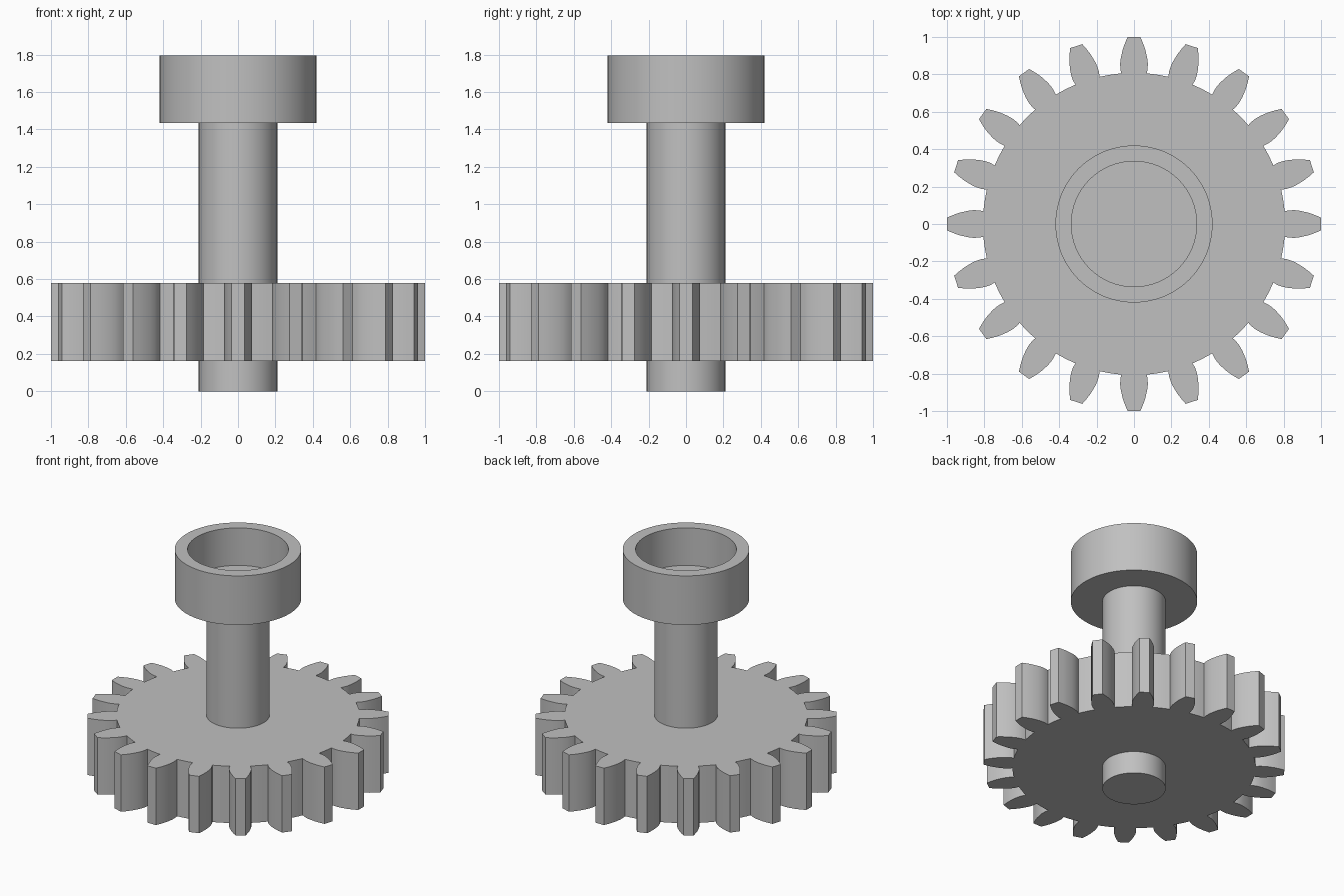
import bpy
import bmesh
from math import sin, cos, tau, radians, atan2, hypot

cube = bpy.data.objects.get("Cube")
if cube:
    bpy.data.objects.remove(cube, do_unlink=True)

# One plain grey for the whole part
grey = bpy.data.materials.new("machined grey")
grey.use_nodes = True
colour = (0.53, 0.53, 0.53, 1)
grey.diffuse_color = colour
grey.node_tree.nodes["Principled BSDF"].inputs["Base Color"].default_value = colour


def finish(name, bm):
    """Turn a bmesh into a smooth-shaded object with sharp edges kept."""
    bmesh.ops.recalc_face_normals(bm, faces=bm.faces)
    mesh = bpy.data.meshes.new(name)
    bm.to_mesh(mesh)
    bm.free()
    mesh.materials.append(grey)
    obj = bpy.data.objects.new(name, mesh)
    bpy.context.collection.objects.link(obj)
    bpy.ops.object.select_all(action='DESELECT')
    obj.select_set(True)
    bpy.context.view_layer.objects.active = obj
    bpy.ops.object.shade_smooth_by_angle(angle=radians(25))
    return obj


def lathe(name, profile, sides=96):
    """Revolve (radius, z) points about z, capping both ends."""
    bm = bmesh.new()
    rings = [[bm.verts.new((r * cos(tau * i / sides), r * sin(tau * i / sides), z))
              for i in range(sides)] for r, z in profile]
    for a, b in zip(rings, rings[1:]):
        for i in range(sides):
            j = (i + 1) % sides
            bm.faces.new((a[i], a[j], b[j], b[i]))
    bm.faces.new(rings[0])
    bm.faces.new(rings[-1])
    return finish(name, bm)


def gear(name, flank, teeth, z0, z1, root_steps=4):
    """Extrude a gear outline; flank lists (distance, half width) root to tip."""
    polar = [(hypot(d, w), atan2(w, d)) for d, w in flank]
    root_r, root_a = polar[0]
    pitch = tau / teeth
    bm = bmesh.new()
    outline = []
    for t in range(teeth):
        tooth = [(r, -a) for r, a in polar] + [(r, a) for r, a in reversed(polar)]
        # Root arc up to the next tooth
        gap = pitch - 2 * root_a
        tooth += [(root_r, root_a + gap * k / root_steps) for k in range(1, root_steps)]
        for r, a in tooth:
            angle = a + t * pitch
            outline.append(bm.verts.new((r * cos(angle), r * sin(angle), z0)))
    base = bm.faces.new(outline)
    top = bmesh.ops.extrude_face_region(bm, geom=[base], use_keep_orig=True)
    moved = [v for v in top["geom"] if isinstance(v, bmesh.types.BMVert)]
    bmesh.ops.translate(bm, verts=moved, vec=(0, 0, z1 - z0))
    return finish(name, bm)


# Shaft running through the gear into the cup floor
lathe("shaft", [(0.21, 0), (0.21, 1.48)])

# Open cup on top of the shaft
lathe("cup", [(0.42, 1.435), (0.42, 1.795), (0.335, 1.795), (0.335, 1.52)])

# Spur gear with curved flanks and flat tips
gear("spur_gear",
     [(0.805, 0.068), (0.83, 0.073), (0.86, 0.074), (0.89, 0.070),
      (0.93, 0.061), (0.965, 0.049), (1.0, 0.034)],
     teeth=20, z0=0.163, z1=0.58)
